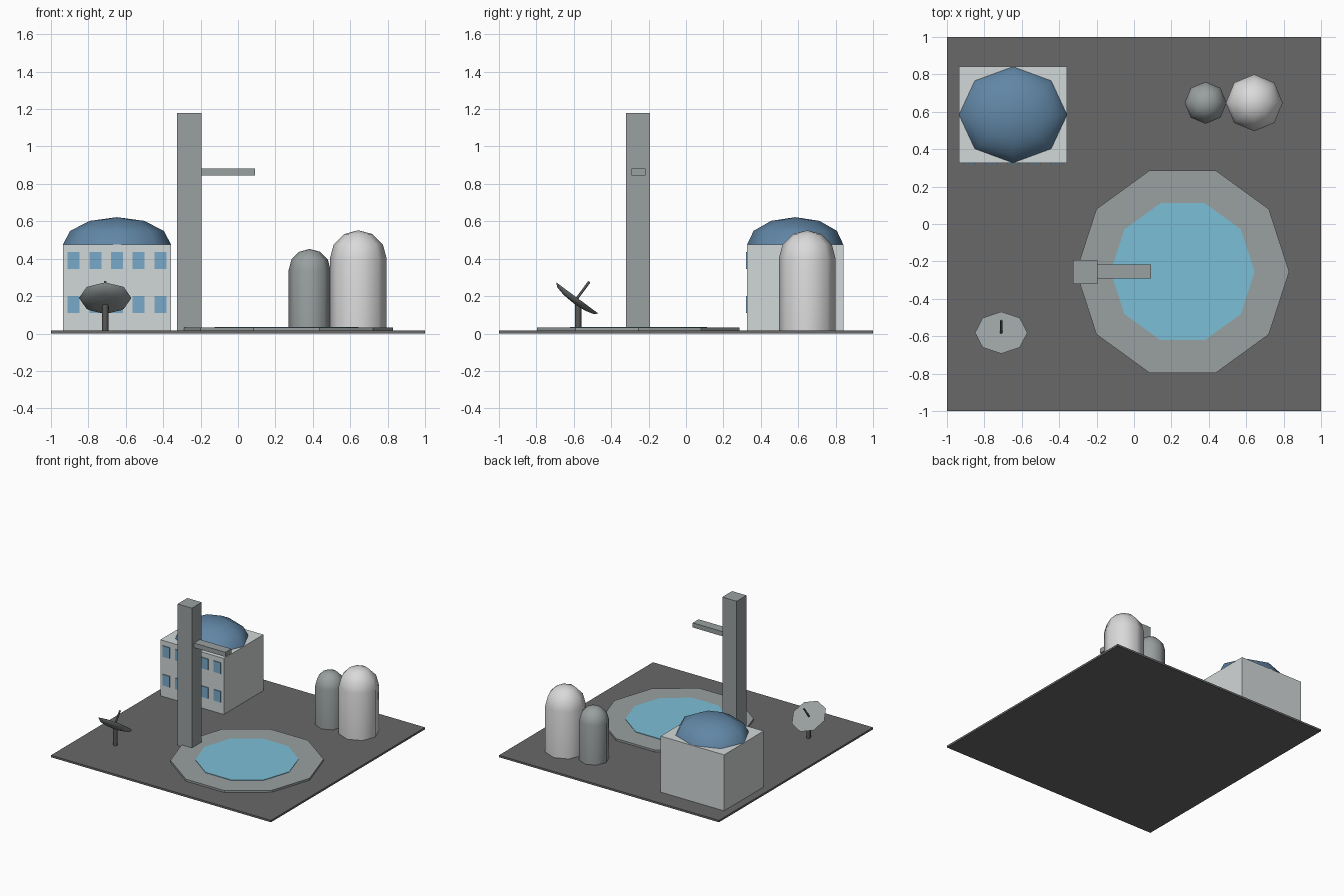
import bpy, bmesh, math
from mathutils import Vector, Matrix

if "Cube" in bpy.data.objects:
    bpy.data.objects.remove(bpy.data.objects["Cube"], do_unlink=True)


def material(name, *rgb):
    m = bpy.data.materials.new(name)
    m.use_nodes = True
    m.diffuse_color = (*rgb, 1)
    m.node_tree.nodes["Principled BSDF"].inputs["Base Color"].default_value = (*rgb, 1)
    return m


GROUND = material("dark grey ground", 0.14, 0.14, 0.14)
STEEL = material("mid grey", 0.32, 0.35, 0.35)
WALL = material("pale wall", 0.64, 0.68, 0.68)
TANK = material("white tank", 0.7, 0.7, 0.7)
DOME = material("slate blue dome", 0.12, 0.24, 0.38)
GLASS = material("window blue", 0.19, 0.4, 0.59)
POOL = material("light blue surface", 0.2, 0.52, 0.67)
DARK = material("dark metal", 0.1, 0.1, 0.1)


def finish(name, bm, mat, matrix=None, smooth_angle=None):
    bmesh.ops.recalc_face_normals(bm, faces=bm.faces)
    mesh = bpy.data.meshes.new(name)
    bm.to_mesh(mesh)
    bm.free()
    mesh.materials.append(mat)
    obj = bpy.data.objects.new(name, mesh)
    bpy.context.collection.objects.link(obj)
    if matrix:
        obj.matrix_world = matrix
    if smooth_angle:
        bpy.ops.object.select_all(action='DESELECT')
        obj.select_set(True)
        bpy.context.view_layer.objects.active = obj
        bpy.ops.object.shade_smooth_by_angle(angle=math.radians(smooth_angle))
    return obj


def box(name, low, high, mat):
    low, high = Vector(low), Vector(high)
    bm = bmesh.new()
    bmesh.ops.create_cube(bm, size=1)
    bmesh.ops.scale(bm, vec=high - low, verts=bm.verts)
    bmesh.ops.translate(bm, vec=(low + high) / 2, verts=bm.verts)
    return finish(name, bm, mat)


def turned(name, profile, sides, mat, matrix, smooth_angle=None):
    """Stack rings of (radius, height); a zero radius closes to a point."""
    bm = bmesh.new()
    rings = []
    for r, z in profile:
        count = sides if r > 1e-5 else 1
        rings.append([bm.verts.new((r * math.cos(math.tau * i / sides),
                                    r * math.sin(math.tau * i / sides), z))
                      for i in range(count)])
    for a, b in zip(rings, rings[1:]):
        for i in range(sides):
            j = (i + 1) % sides
            corners = [a[i % len(a)], a[j % len(a)], b[j % len(b)], b[i % len(b)]]
            bm.faces.new(list(dict.fromkeys(corners)))
    for ring in (rings[0], rings[-1]):
        if len(ring) > 1:
            bm.faces.new(ring)
    return finish(name, bm, mat, matrix, smooth_angle)


def cap(radius, base, height):
    """Quarter-circle profile in three steps, ending on the axis."""
    steps = [math.radians(a) for a in (0, 30, 60)]
    return [(radius * math.cos(a), base + height * math.sin(a)) for a in steps] + [(0, base + height)]


at = lambda x, y, z=0: Matrix.Translation((x, y, z))
FLOOR = 0.016

# Ground and landing pad
box("ground", (-1, -1, 0), (1, 1, FLOOR), GROUND)
turned("pad_rim", [(0.57, FLOOR), (0.57, 0.032)], 10, STEEL, at(0.26, -0.255))
turned("pad_surface", [(0.385, 0.03), (0.385, 0.036)], 10, POOL, at(0.26, -0.255))

# Tower with side arm
box("tower", (-0.325, -0.32, FLOOR), (-0.195, -0.193, 1.18), STEEL)
box("tower_arm", (-0.2, -0.292, 0.845), (0.09, -0.216, 0.883), STEEL)

# Building with domed roof and front windows
box("building", (-0.935, 0.327, FLOOR), (-0.358, 0.841, 0.476), WALL)
turned("roof_dome", cap(1, 0, 1), 8, DOME,
       at(-0.647, 0.584, 0.476) @ Matrix.Diagonal((0.289, 0.257, 0.146, 1)), 60)
for row, z in (("lower", 0.155), ("upper", 0.39)):
    for i in range(5):
        x = -0.647 + (i - 2) * 0.116
        box(f"{row}_window_{i + 1}", (x - 0.032, 0.32, z - 0.045),
            (x + 0.032, 0.329, z + 0.045), GLASS)

# Storage tanks
for name, x, r, top, mat in (("small_tank", 0.383, 0.112, 0.34, STEEL),
                             ("large_tank", 0.643, 0.152, 0.4, TANK)):
    turned(name, [(r, FLOOR)] + cap(r, top, r), 8, mat, at(x, 0.648), 60)

# Dish antenna
tilt = at(-0.71, -0.581, 0.19) @ Matrix.Rotation(math.radians(-36.5), 4, 'X')
turned("dish_post", [(0.017, FLOOR), (0.017, 0.17)], 8, DARK, at(-0.71, -0.577), 60)
turned("dish_bowl", cap(0.14, 0, -0.035), 8, STEEL, tilt, 60)
turned("dish_feed", [(0.007, -0.01), (0.007, 0.108)], 8, DARK, tilt, 60)
